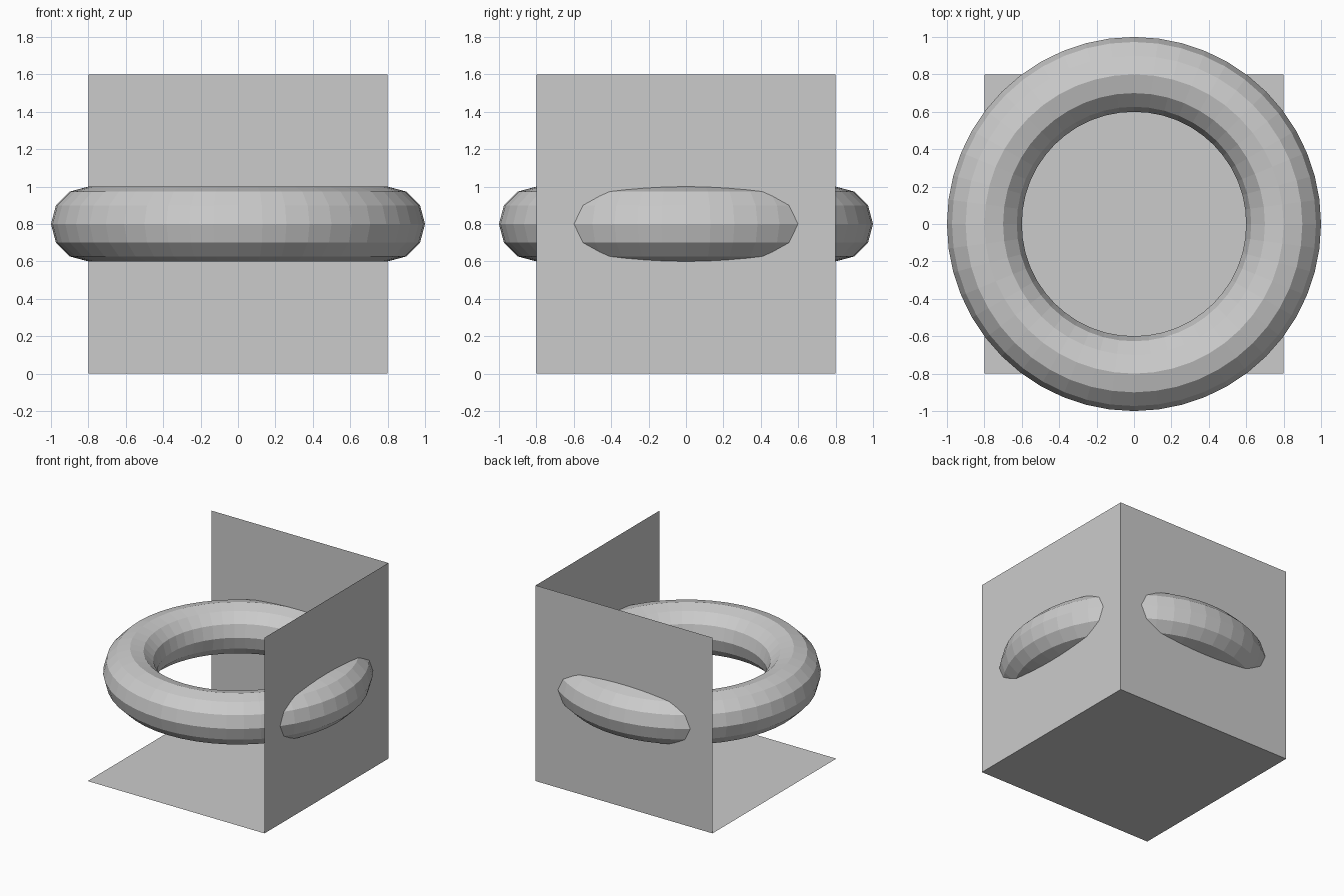
import bpy
from math import pi

if "Cube" in bpy.data.objects:
    bpy.data.objects.remove(bpy.data.objects["Cube"])

H = 0.8  # half the wall width, also the ring's height


def panel(name, location, rotation=(0, 0, 0)):
    bpy.ops.mesh.primitive_plane_add(size=2 * H, location=location, rotation=rotation)
    bpy.context.object.name = name


# Three single-sheet panels meeting at the back right corner
panel("floor", (0, 0, 0))
panel("back_wall", (0, H, H), (pi / 2, 0, 0))
panel("right_wall", (H, 0, H), (0, pi / 2, 0))

# Flat-faced ring that pokes through both walls
bpy.ops.mesh.primitive_torus_add(
    major_radius=0.8, minor_radius=0.2,
    major_segments=48, minor_segments=12, location=(0, 0, H))
bpy.context.object.name = "ring"
